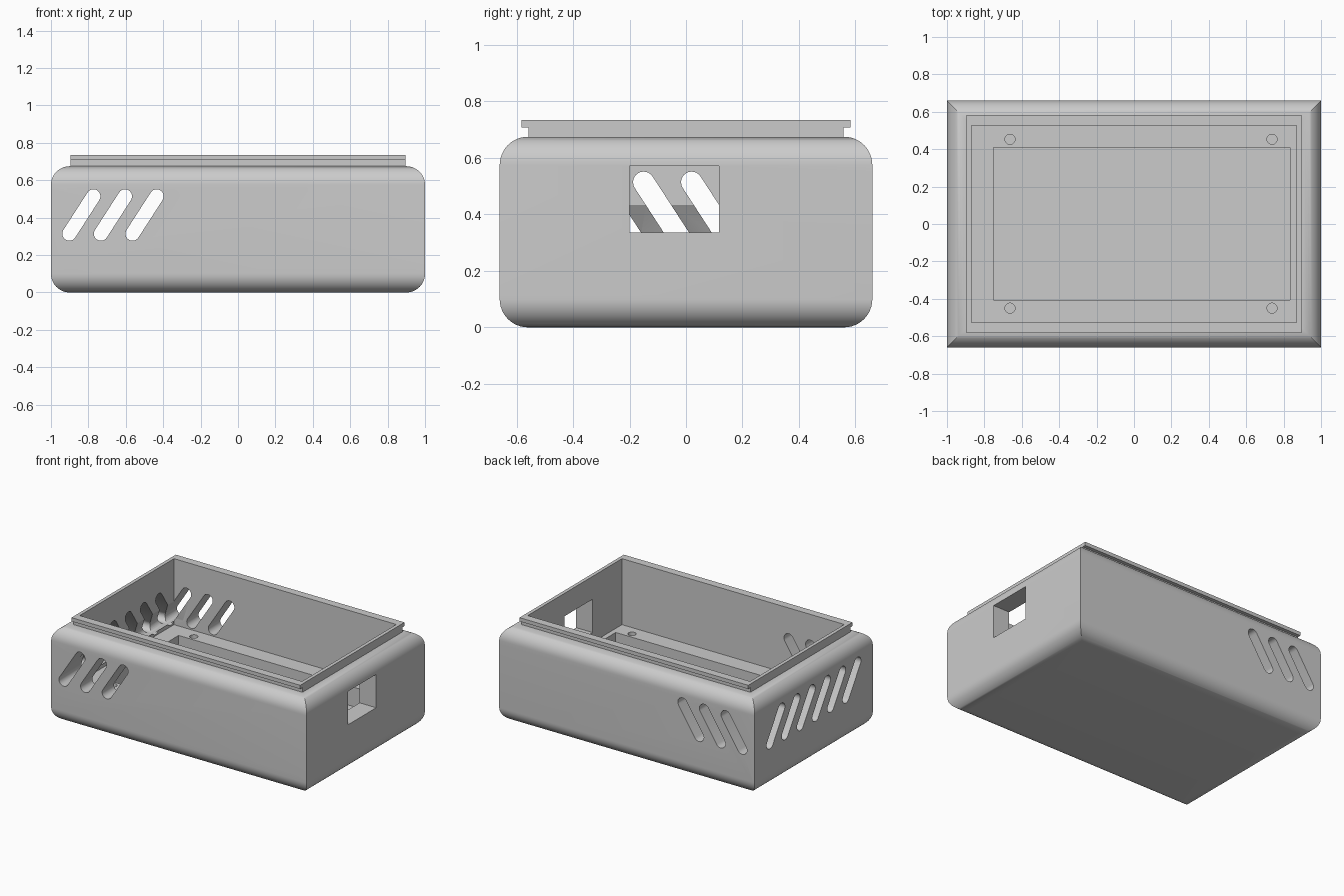
import bpy
import bmesh
from math import sin, cos, pi, atan2

cube = bpy.data.objects.get("Cube")
if cube:
    bpy.data.objects.remove(cube, do_unlink=True)

HALF_X, HALF_Y, HEIGHT, ROUND = 1.0, 0.66, 0.675, 0.1
LEDGE, FLOOR = 0.267, 0.13

grey = bpy.data.materials.new("matte grey")
grey.use_nodes = True
grey.diffuse_color = (0.6, 0.6, 0.6, 1)
grey.node_tree.nodes["Principled BSDF"].inputs["Base Color"].default_value = (0.6, 0.6, 0.6, 1)


def prism(name, outline, axis, lo, hi):
    """Extrude a 2D outline along an axis; outline is (x, z), (y, z) or (x, y)."""
    place = {"x": lambda u, v, t: (t, u, v),
             "y": lambda u, v, t: (u, t, v),
             "z": lambda u, v, t: (u, v, t)}[axis]
    bm = bmesh.new()
    face = bm.faces.new([bm.verts.new(place(u, v, lo)) for u, v in outline])
    new = bmesh.ops.extrude_face_region(bm, geom=[face])["geom"]
    shift = place(0, 0, hi - lo)
    bmesh.ops.translate(bm, vec=shift, verts=[g for g in new if isinstance(g, bmesh.types.BMVert)])
    bmesh.ops.recalc_face_normals(bm, faces=bm.faces)
    mesh = bpy.data.meshes.new(name)
    bm.to_mesh(mesh)
    bm.free()
    mesh.materials.append(grey)
    obj = bpy.data.objects.new(name, mesh)
    bpy.context.collection.objects.link(obj)
    return obj


def rect(u0, u1, v0, v1):
    return [(u0, v0), (u1, v0), (u1, v1), (u0, v1)]


def arc(cu, cv, r, start, end, steps):
    return [(cu + r * cos(start + (end - start) * i / steps),
             cv + r * sin(start + (end - start) * i / steps)) for i in range(steps + 1)]


def rounded(half, height, r):
    pts = []
    corners = [(half - r, height - r), (r - half, height - r), (r - half, r), (half - r, r)]
    for i, (u, v) in enumerate(corners):
        pts += arc(u, v, r, i * pi / 2, (i + 1) * pi / 2, 12)
    return pts


def slot(u0, v0, u1, v1, r):
    a = atan2(v1 - v0, u1 - u0)
    return arc(u1, v1, r, a - pi / 2, a + pi / 2, 12) + arc(u0, v0, r, a + pi / 2, a + 3 * pi / 2, 12)


def combine(target, tool, operation):
    """Boolean the tool into the target, then discard the tool."""
    mod = target.modifiers.new("cut", "BOOLEAN")
    mod.operation, mod.solver, mod.object = operation, "EXACT", tool
    bpy.context.view_layer.update()
    result = bpy.data.meshes.new_from_object(
        target.evaluated_get(bpy.context.evaluated_depsgraph_get()))
    target.modifiers.clear()
    target.data = result
    bpy.data.objects.remove(tool, do_unlink=True)


# Shell: two rounded profiles crossed, giving mitred corners
case = prism("enclosure_base", rounded(HALF_X, HEIGHT, ROUND), "y", -HALF_Y, HALF_Y)
combine(case, prism("side_profile", rounded(HALF_Y, HEIGHT, ROUND), "x", -1.1, 1.1), "INTERSECT")

# Lip with grooves under its long edges
half_lip = [(0.558, 0.6), (0.558, 0.708), (0.583, 0.708), (0.583, 0.734)]
lip = half_lip + [(-y, z) for y, z in reversed(half_lip)]
combine(case, prism("lip", lip, "x", -0.895, 0.895), "UNION")

# Cavity, board recess and screw holes
combine(case, prism("cavity", rect(-0.87, 0.87, -0.527, 0.527), "z", LEDGE, 0.9), "DIFFERENCE")
combine(case, prism("recess", rect(-0.752, 0.835, -0.407, 0.41), "z", FLOOR, 0.5), "DIFFERENCE")
for x in (-0.663, 0.738):
    for y in (-0.45, 0.453):
        hole = arc(x, y, 0.027, 0, 2 * pi, 24)[:-1]
        combine(case, prism("screw_hole", hole, "z", FLOOR, 0.4), "DIFFERENCE")

# Slanted vents straight through front and back
for i in range(3):
    x = -0.902 + 0.169 * i
    combine(case, prism("long_vent", slot(x, 0.314, x + 0.129, 0.514, 0.0375), "y", -0.8, 0.8), "DIFFERENCE")

# Slanted vents in the short end wall
for i in range(6):
    y = -0.49 + 0.17 * i
    combine(case, prism("end_vent", slot(y + 0.13, 0.314, y, 0.514, 0.0375), "x", -1.1, -0.8), "DIFFERENCE")

# Connector window in the other end wall
combine(case, prism("window", rect(-0.2, 0.117, 0.336, 0.572), "x", 0.8, 1.1), "DIFFERENCE")

bpy.ops.object.select_all(action="DESELECT")
case.select_set(True)
bpy.context.view_layer.objects.active = case
bpy.ops.object.shade_smooth_by_angle(angle=pi / 6)
